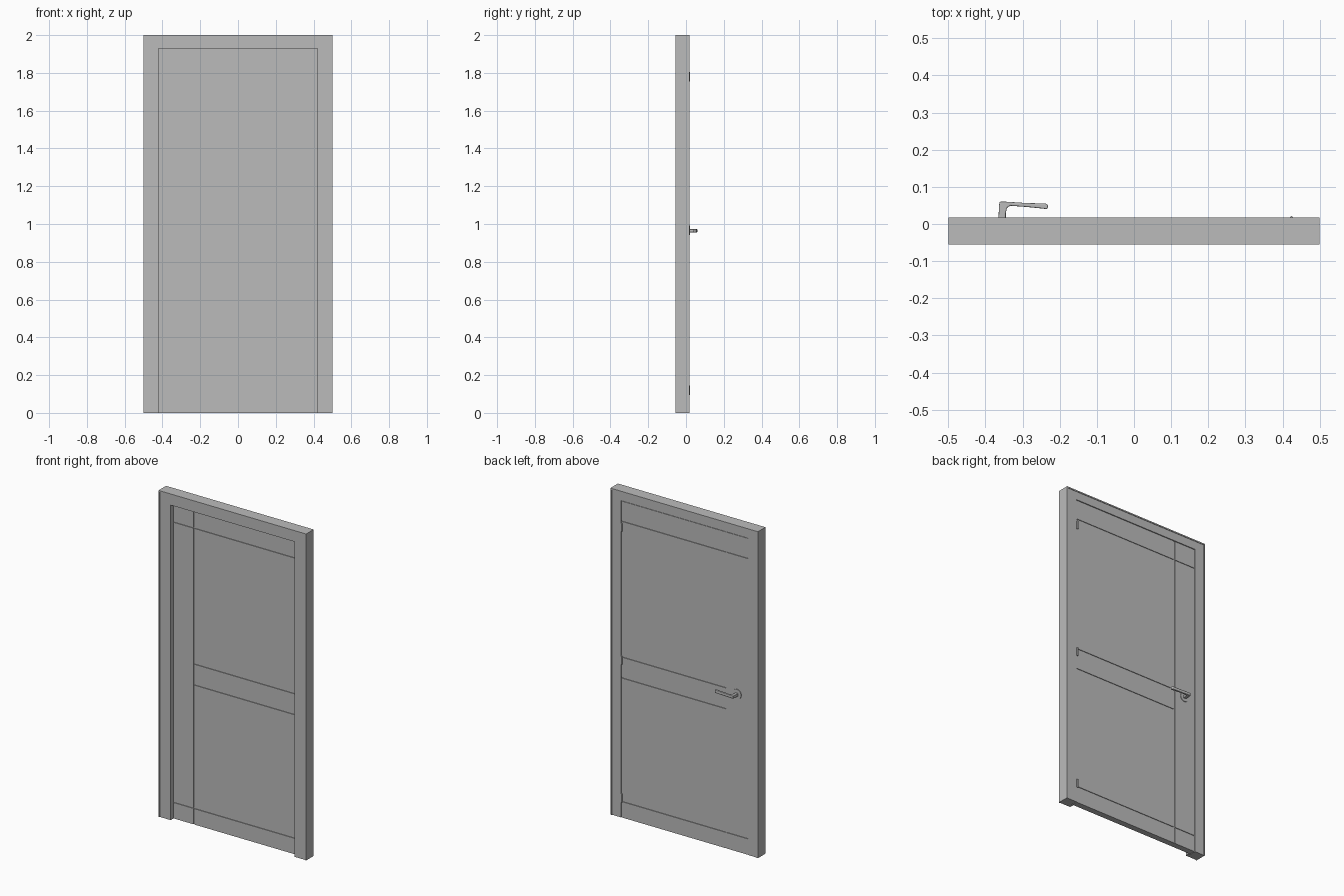
import bpy, bmesh, math

if "Cube" in bpy.data.objects:
    bpy.data.objects.remove(bpy.data.objects["Cube"])

paint = bpy.data.materials.new("warm_neutral_grey")
paint.diffuse_color = (0.5, 0.5, 0.5, 1)
paint.use_nodes = True
paint.node_tree.nodes["Principled BSDF"].inputs["Base Color"].default_value = paint.diffuse_color


def finish(name, bm, smooth=False):
    bmesh.ops.recalc_face_normals(bm, faces=bm.faces)
    mesh = bpy.data.meshes.new(name)
    bm.to_mesh(mesh)
    bm.free()
    obj = bpy.data.objects.new(name, mesh)
    bpy.context.collection.objects.link(obj)
    mesh.materials.append(paint)
    if smooth:
        bpy.ops.object.select_all(action='DESELECT')
        obj.select_set(True)
        bpy.context.view_layer.objects.active = obj
        bpy.ops.object.shade_smooth_by_angle(angle=math.radians(40))
    return obj


def prism(name, outline, axis, lo, hi, bevel=0):
    """Extrude a 2D outline along y (x,z outline) or z (x,y outline)."""
    bm = bmesh.new()
    place = (lambda a, b, t: (a, t, b)) if axis == 'y' else (lambda a, b, t: (a, b, t))
    face = bm.faces.new([bm.verts.new(place(a, b, lo)) for a, b in outline])
    grown = bmesh.ops.extrude_face_region(bm, geom=[face])['geom']
    step = (0, hi - lo, 0) if axis == 'y' else (0, 0, hi - lo)
    bmesh.ops.translate(bm, vec=step, verts=[g for g in grown if isinstance(g, bmesh.types.BMVert)])
    obj = finish(name, bm, bevel > 0)
    if bevel:
        mod = obj.modifiers.new("rounded_edges", 'BEVEL')
        mod.width, mod.segments = bevel, 3
    return obj


def box(name, x0, x1, y0, y1, z0, z1):
    return prism(name, [(x0, z0), (x1, z0), (x1, z1), (x0, z1)], 'y', y0, y1)


def portal(name, outer, top, inner, inner_top, y0, y1):
    """Door surround, open at the floor."""
    return prism(name, [(-outer, 0), (-outer, top), (outer, top), (outer, 0),
                        (inner, 0), (inner, inner_top), (-inner, inner_top), (-inner, 0)],
                 'y', y0, y1)


def cylinder(name, loc, radius, depth, along_y=False):
    bm = bmesh.new()
    bmesh.ops.create_cone(bm, cap_ends=True, segments=32, radius1=radius, radius2=radius, depth=depth)
    if along_y:
        for v in bm.verts:
            v.co.y, v.co.z = -v.co.z, v.co.y
    bmesh.ops.translate(bm, vec=loc, verts=bm.verts)
    return finish(name, bm, True)


# Surround: outer edging, stop on the front half, rebate on the back half
portal("outer_edging", 0.5, 2.0, 0.492, 1.992, -0.055, 0.018)
portal("frame_stop", 0.492, 1.992, 0.42, 1.93, -0.052, -0.025)
portal("frame_rebate", 0.492, 1.992, 0.431, 1.941, -0.025, 0.015)

# Door leaf: core with raised boards, the gaps between them form the grooves
W, TOP, FRONT, BACK = 0.428, 1.938, -0.024, 0.013
GAP, DEPTH, STILE = 0.003, 0.004, -0.282
box("door_core", -W, W, FRONT + DEPTH, BACK - DEPTH, 0, TOP)
levels = [0, 0.1, 0.857, 0.985, 1.817, TOP]
columns = [("lock_side_board", -W, STILE - GAP, [0, 0.1, 1.817, TOP]),
           ("panel_board", STILE + GAP, W, levels)]
for label, x0, x1, zs in columns:
    for z0, z1 in zip(zs, zs[1:]):
        low = z0 + (GAP if z0 > 0 else 0)
        high = z1 - (GAP if z1 < TOP else 0)
        for side, y0, y1 in (("front", FRONT, FRONT + DEPTH), ("back", BACK - DEPTH, BACK)):
            box(f"{label}_{side}", x0, x1, y0, y1, low, high)

# Hinge knuckles on the back
for z in (0.121, 0.966, 1.78):
    cylinder("hinge", (0.424, 0.0165, z), 0.0045, 0.05)

# Lever handle on the back: round plate, neck and flared lever
cylinder("handle_plate", (-0.355, 0.0145, 0.965), 0.03, 0.005, True)
lever = [(-0.365, 0.015), (-0.363, 0.052), (-0.362, 0.06), (-0.345, 0.06), (-0.29, 0.0565),
         (-0.236, 0.055), (-0.231, 0.051), (-0.233, 0.04), (-0.25, 0.042), (-0.29, 0.046),
         (-0.333, 0.049), (-0.342, 0.044), (-0.345, 0.03), (-0.345, 0.015)]
prism("handle_lever", lever, 'z', 0.955, 0.973, 0.003)
